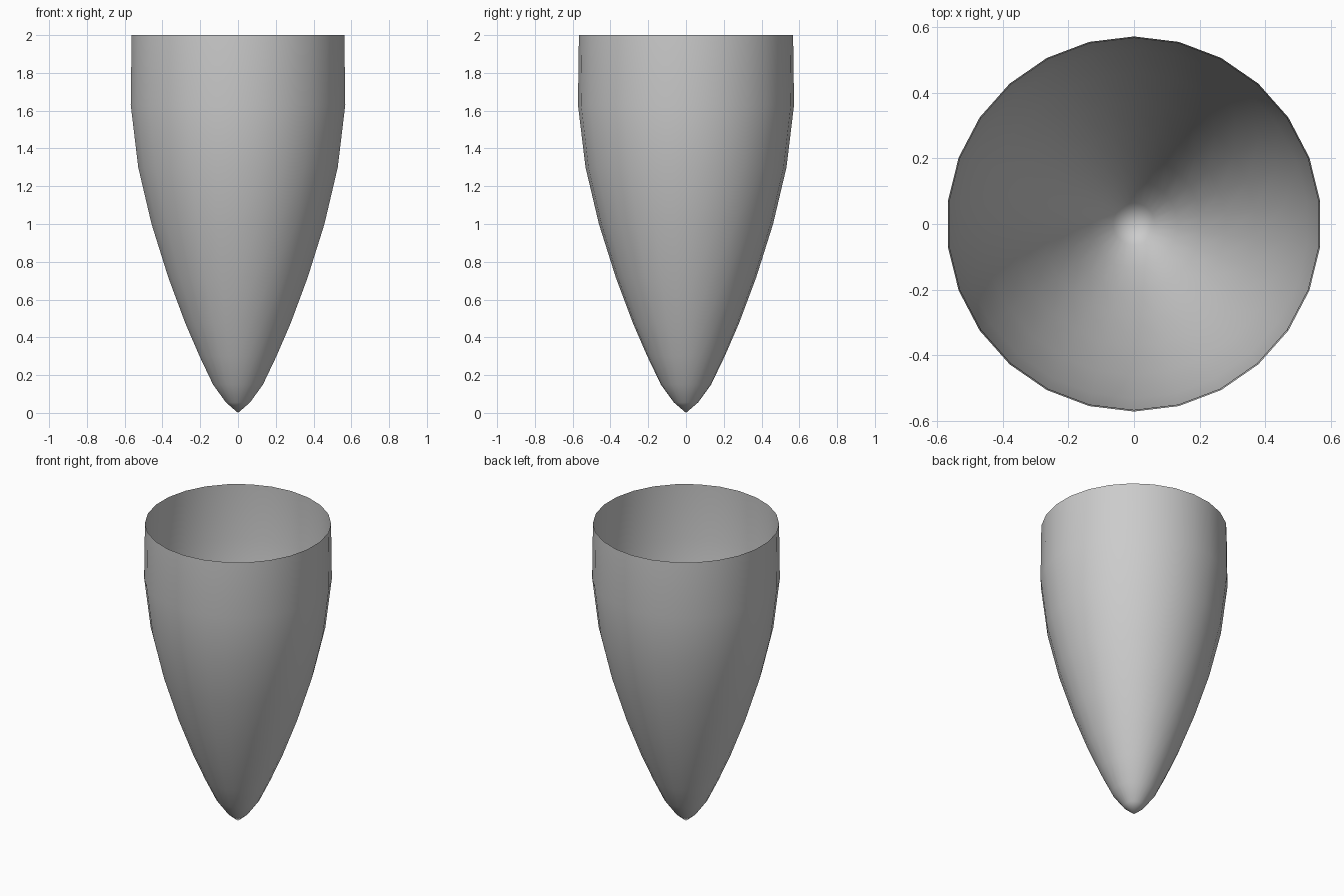
import bpy, bmesh
from math import pi
from mathutils import Matrix, Vector

if "Cube" in bpy.data.objects:
    bpy.data.objects.remove(bpy.data.objects["Cube"])

SIDES = 26

# half profile (radius, height) from the pointed tip to the open rim
profile = [(0, 0), (0.064, 0.055), (0.133, 0.15), (0.205, 0.30), (0.281, 0.475),
           (0.371, 0.715), (0.461, 1.0), (0.532, 1.30), (0.572, 1.63), (0.567, 2.0)]

# open pointed shell, spun around z with a corner on the y axis
bm = bmesh.new()
verts = [bm.verts.new((0, r, z)) for r, z in profile]
edges = [bm.edges.new(pair) for pair in zip(verts, verts[1:])]
bmesh.ops.spin(bm, geom=verts + edges, cent=(0, 0, 0), axis=(0, 0, 1),
               angle=2 * pi, steps=SIDES, use_duplicate=False)
bmesh.ops.remove_doubles(bm, verts=bm.verts[:], dist=0.0005)
bmesh.ops.recalc_face_normals(bm, faces=bm.faces[:])

# keep the normals pointing outward
side = max(bm.faces, key=lambda f: f.calc_center_median().z)
c = side.calc_center_median()
if side.normal.dot(Vector((c.x, c.y, 0))) < 0:
    bmesh.ops.reverse_faces(bm, faces=bm.faces[:])
for f in bm.faces:
    f.smooth = True

mesh = bpy.data.meshes.new("pointed_shell")
bm.to_mesh(mesh)
bm.free()
bpy.context.collection.objects.link(bpy.data.objects.new("pointed_shell", mesh))
